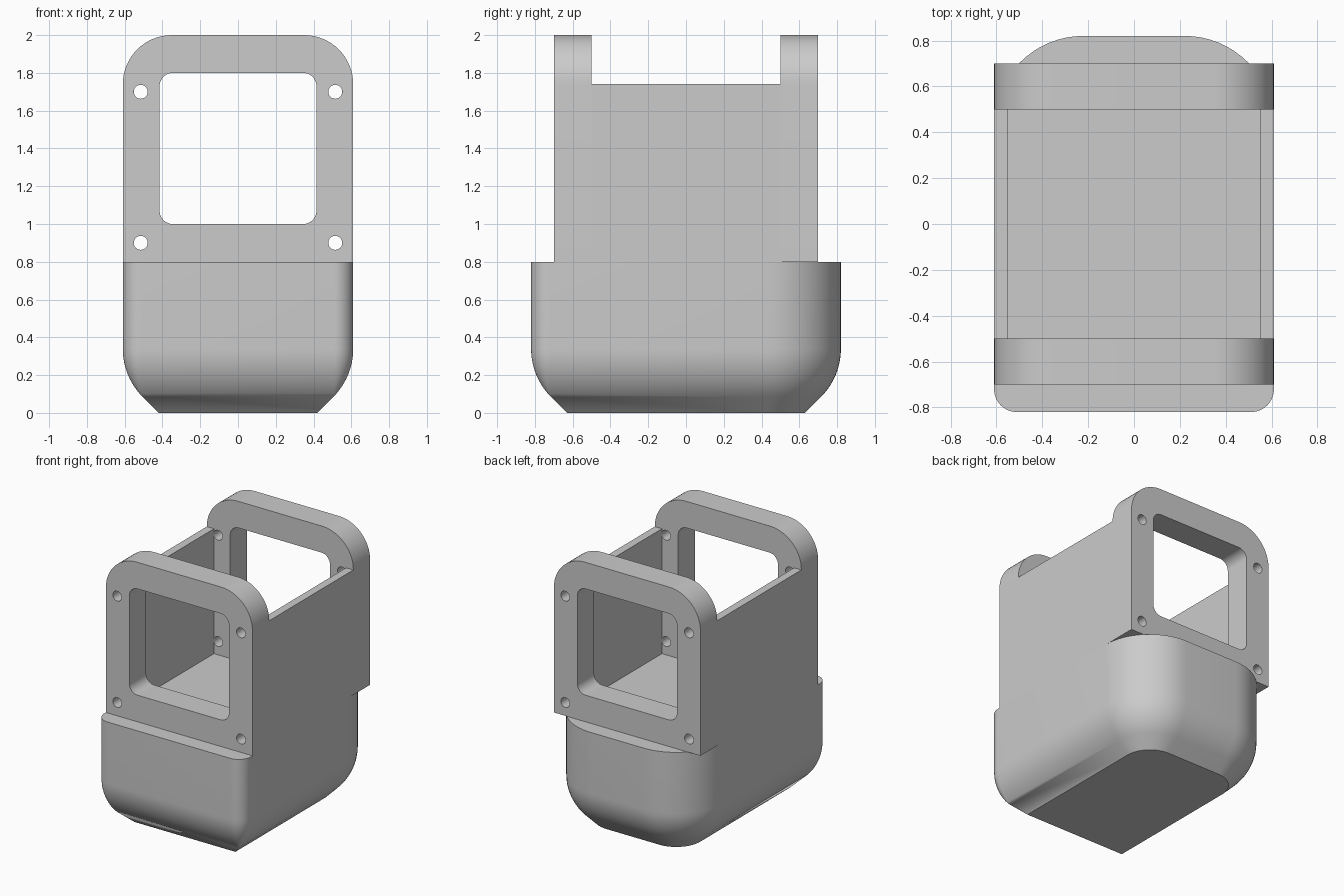
import bpy, bmesh
from math import sin, cos, pi, radians
from mathutils import Matrix

cube = bpy.data.objects.get("Cube")
if cube:
    bpy.data.objects.remove(cube, do_unlink=True)

GREY = (0.6, 0.6, 0.6, 1)
grey = bpy.data.materials.new("plain grey")
grey.use_nodes = True
grey.diffuse_color = GREY
grey.node_tree.nodes["Principled BSDF"].inputs["Base Color"].default_value = GREY

HALF_X, HALF_Y, DECK, WALL_TOP = 0.61, 0.82, 0.8, 1.74
FRAME_Y, FRAME_DEPTH = 0.6, 0.2


def outline(x0, x1, y0, y1, radii, steps=16):
    """Rounded rectangle, anticlockwise from the lower left corner."""
    points = []
    corners = [(x0, y0, 1, 1), (x1, y0, -1, 1), (x1, y1, -1, -1), (x0, y1, 1, -1)]
    for i, ((x, y, sx, sy), r) in enumerate(zip(corners, radii)):
        for k in range(steps + 1):
            a = pi + (i + k / steps) * pi / 2
            points.append((x + sx * r + r * cos(a), y + sy * r + r * sin(a)))
    return points


def finish(name, bm):
    """Clean the mesh and make a smooth-by-angle object from it."""
    bmesh.ops.remove_doubles(bm, verts=bm.verts, dist=0.0002)
    bmesh.ops.recalc_face_normals(bm, faces=bm.faces)
    mesh = bpy.data.meshes.new(name)
    bm.to_mesh(mesh)
    bm.free()
    mesh.materials.append(grey)
    obj = bpy.data.objects.new(name, mesh)
    bpy.context.collection.objects.link(obj)
    bpy.ops.object.select_all(action='DESELECT')
    obj.select_set(True)
    bpy.context.view_layer.objects.active = obj
    bpy.ops.object.shade_smooth_by_angle(angle=radians(30))
    return obj


def make_base():
    """Solid tub: straight sides, then a curve into a sloped, flat bottom."""
    inset, bend = 0.19, 0.36
    bend_top = inset + bend * (2 ** 0.5 - 1)
    profile = [(0, DECK)]
    for k in range(13):
        a = k / 12 * pi / 4
        profile.append((bend * (1 - cos(a)), bend_top - bend * sin(a)))
    profile.append((inset, 0))
    bm = bmesh.new()
    rings = []
    for d, z in profile:
        front, back = max(0.1 - d, 0), 0.39 - d
        pts = outline(d - HALF_X, HALF_X - d, d - HALF_Y, HALF_Y - d,
                      (front, front, back, back))
        rings.append([bm.verts.new((x, y, z)) for x, y in pts])
    for upper, lower in zip(rings, rings[1:]):
        for i in range(len(upper)):
            bm.faces.new((upper[i - 1], upper[i], lower[i], lower[i - 1]))
    bm.faces.new(rings[0])
    bm.faces.new(rings[-1])
    finish("base_tub", bm)


def make_frame(name, y):
    """Upright plate with a window and four screw holes."""
    loops = [outline(-HALF_X, HALF_X, DECK, 2, (0, 0, 0.26, 0.26)),
             outline(-0.415, 0.415, 1, 1.8, [0.07] * 4)]
    r = 0.037
    for x in (-0.515, 0.515):
        for z in (0.9, 1.7):
            loops.append(outline(x - r, x + r, z - r, z + r, [r] * 4, 6))
    curve = bpy.data.curves.new(name, 'CURVE')
    curve.dimensions = '2D'
    curve.fill_mode = 'BOTH'
    curve.extrude = FRAME_DEPTH / 2
    for loop in loops:
        pts = list(dict.fromkeys((round(a, 4), round(b, 4)) for a, b in loop))
        spline = curve.splines.new('POLY')
        spline.points.add(len(pts) - 1)
        for point, (a, b) in zip(spline.points, pts):
            point.co = (a, b, 0, 1)
        spline.use_cyclic_u = True
    helper = bpy.data.objects.new(name + "_outline", curve)
    mesh = bpy.data.meshes.new_from_object(helper)
    bm = bmesh.new()
    bm.from_mesh(mesh)
    bpy.data.objects.remove(helper)
    bpy.data.curves.remove(curve)
    bpy.data.meshes.remove(mesh)
    bm.transform(Matrix.Translation((0, y, 0)) @ Matrix.Rotation(pi / 2, 4, 'X'))
    finish(name, bm)


def make_wall(name, side):
    """Thin side wall between the two frames."""
    thick, length = 0.06, 2 * FRAME_Y - FRAME_DEPTH
    bm = bmesh.new()
    bmesh.ops.create_cube(bm, size=1)
    bm.transform(Matrix.Translation((side * (HALF_X - thick / 2), 0, (DECK + WALL_TOP) / 2))
                 @ Matrix.Diagonal((thick, length, WALL_TOP - DECK, 1)))
    finish(name, bm)


make_base()
make_frame("front_frame", -FRAME_Y)
make_frame("back_frame", FRAME_Y)
make_wall("left_wall", 1)
make_wall("right_wall", -1)
